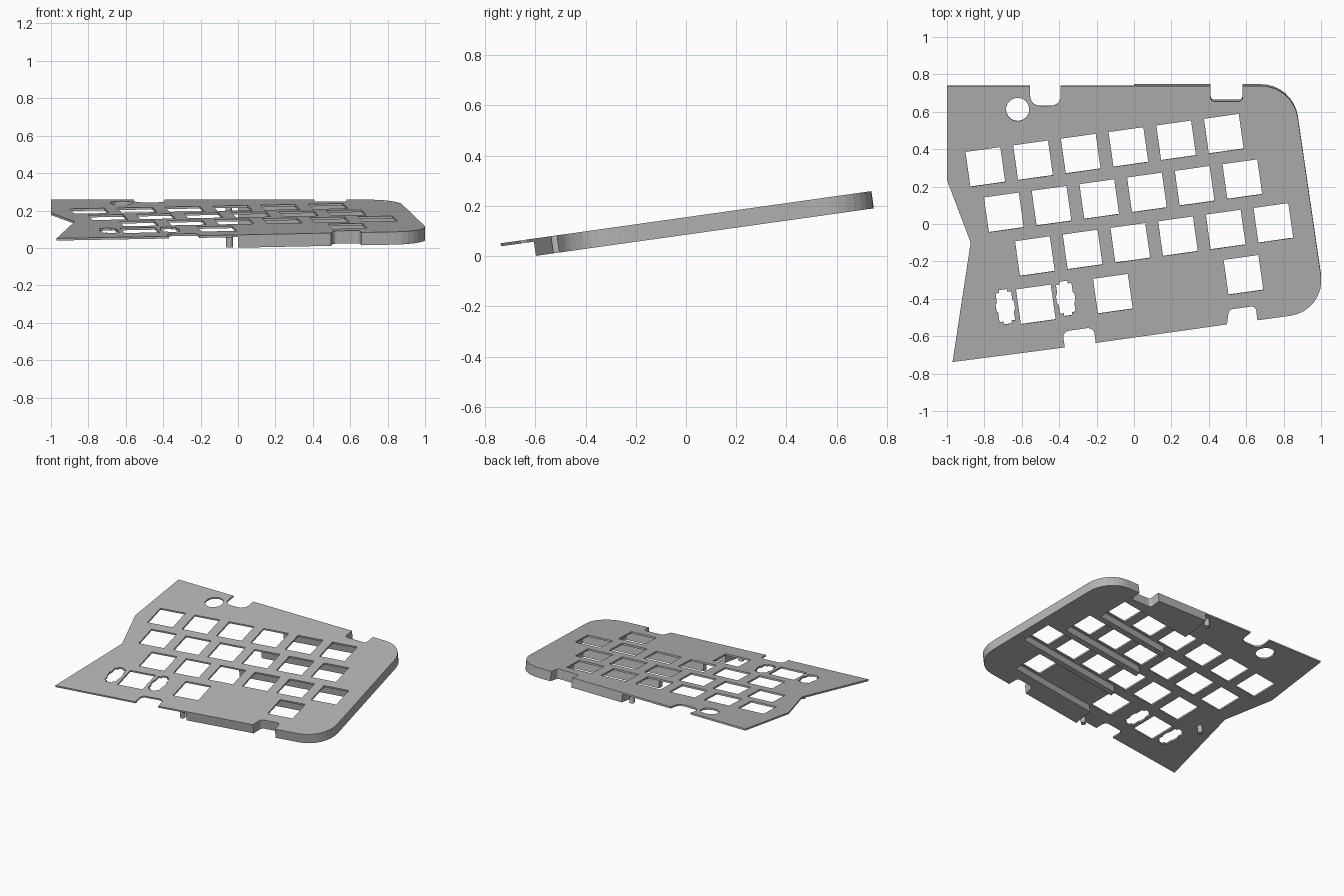
import bpy, bmesh, math
from mathutils import Vector, Matrix

cube = bpy.data.objects.get("Cube")
if cube:
    bpy.data.objects.remove(cube)

TILT = math.radians(8)
PLATE, DEPTH = 0.012, 0.069
ROW = Vector((math.cos(TILT), math.sin(TILT)))
ACROSS = Vector((-ROW.y, ROW.x))
PLACE = (Matrix.Translation((0, 0, 0.155)) @ Matrix.Rotation(TILT, 4, "X")
         @ Matrix.Diagonal((1, 1 / math.cos(TILT), 1, 1)))

grey = bpy.data.materials.new("plain grey")
grey.use_nodes = True
grey.diffuse_color = (0.46, 0.46, 0.46, 1)
grey.node_tree.nodes["Principled BSDF"].inputs["Base Color"].default_value = grey.diffuse_color


def rounded(corners, steps=8):
    """Replace each (x, y, radius) corner by an arc."""
    out = []
    for i, (x, y, r) in enumerate(corners):
        p = Vector((x, y))
        if not r:
            out.append(p)
            continue
        a = (Vector(corners[i - 1][:2]) - p).normalized()
        b = (Vector(corners[(i + 1) % len(corners)][:2]) - p).normalized()
        half = a.angle(b) / 2
        centre = p + (a + b).normalized() * r / math.sin(half)
        start = p + a * r / math.tan(half) - centre
        end = p + b * r / math.tan(half) - centre
        turn = math.atan2(start.x * end.y - start.y * end.x, start.dot(end))
        for k in range(steps + 1):
            out.append(centre + Matrix.Rotation(turn * k / steps, 2) @ start)
    return out


def slab(name, loops, top, bottom):
    """Extrude a flat outline with holes, then tilt it into place."""
    curve = bpy.data.curves.new(name, "CURVE")
    curve.dimensions, curve.fill_mode = "2D", "BOTH"
    curve.extrude = (top - bottom) / 2
    for loop in loops:
        spline = curve.splines.new("POLY")
        spline.points.add(len(loop) - 1)
        for point, p in zip(spline.points, loop):
            point.co = (p.x, p.y, 0, 1)
        spline.use_cyclic_u = True
    helper = bpy.data.objects.new(name + " helper", curve)
    bpy.context.collection.objects.link(helper)
    graph = bpy.context.evaluated_depsgraph_get()
    mesh = bpy.data.meshes.new_from_object(helper.evaluated_get(graph))
    bpy.data.objects.remove(helper)
    bm = bmesh.new()
    bm.from_mesh(mesh)
    bmesh.ops.remove_doubles(bm, verts=bm.verts, dist=0.0002)
    bmesh.ops.recalc_face_normals(bm, faces=bm.faces)
    bm.transform(PLACE @ Matrix.Translation((0, 0, (top + bottom) / 2)))
    for f in bm.faces:
        f.smooth = False
    bm.to_mesh(mesh)
    bm.free()
    mesh.name = name
    mesh.materials.clear()
    mesh.materials.append(grey)
    obj = bpy.data.objects.new(name, mesh)
    bpy.context.collection.objects.link(obj)
    return obj


def tilted(centre, outline):
    return [Vector(centre) + ROW * u + ACROSS * v for u, v in outline]


def circle(x, y, r, n=32):
    return [Vector((x + r * math.cos(math.tau * k / n), y + r * math.sin(math.tau * k / n)))
            for k in range(n)]


# Outline: right part is shared by the plate and the raised body under it
right_edge = [
    (0.41, 0.738, 0), (0.41, 0.655, 0.02), (0.58, 0.655, 0.02), (0.58, 0.738, 0),
    (0.851, 0.738, 0.2), (1.027, -0.464, 0.19),
    (0.66, -0.515, 0), (0.65, -0.438, 0.025), (0.508, -0.458, 0.025), (0.497, -0.537, 0)]
left_edge = [
    (-0.205, -0.636, 0), (-0.215, -0.552, 0.035), (-0.383, -0.576, 0.035), (-0.37, -0.66, 0),
    (-0.97, -0.738, 0), (-0.873, -0.1, 0), (-1, 0.235, 0), (-1, 0.738, 0),
    (-0.555, 0.738, 0), (-0.555, 0.632, 0.05), (-0.392, 0.632, 0.05), (-0.392, 0.738, 0)]

# Key openings, row by row from the back
h = 0.094
square = [(-h, -h), (h, -h), (h, h), (-h, h)]
step = Vector((0.255, 0.0355))
keys = [Vector(first) + step * i
        for first in ((-0.795, 0.305), (-0.696, 0.062), (-0.53, -0.172)) for i in range(6)]
keys += [Vector(c) for c in ((-0.525, -0.43), (-0.113, -0.373), (0.585, -0.272))]
holes = [tilted(k, square) for k in keys]

# Stabiliser openings with stepped ends, either side of the wide key
quarter = [(0.05, 0.02), (0.042, 0.03), (0.042, 0.078), (0.022, 0.078), (0.022, 0.093)]
half_loop = quarter + [(-x, y) for x, y in reversed(quarter)]
stabiliser = half_loop + [(-x, -y) for x, y in half_loop]
holes += [tilted(c, stabiliser) for c in ((-0.688, -0.443), (-0.365, -0.398))]
holes.append(circle(-0.622, 0.612, 0.062))

slab("key_plate", [rounded(right_edge + left_edge)] + holes, 0, -PLATE)

# Raised body: right half, with a channel open to the left for each row
w = 0.108
body = [(0, 0.738, 0)] + right_edge + [(0, -0.607, 0)]
for last in (keys[20], keys[17], keys[11], keys[5]):
    end = last + ROW * 0.135
    y0 = last.y - last.x * math.tan(TILT)
    lo, hi = end - ACROSS * w, end + ACROSS * w
    rim = w / math.cos(TILT)
    body += [(0, y0 - rim, 0), (lo.x, lo.y, 0), (hi.x, hi.y, 0), (0, y0 + rim, 0)]
slab("raised_body", [rounded(body)], -PLATE, -DEPTH)

# Small round pegs below the plate
for name, x, y in (("front_peg", -0.045, -0.585), ("back_peg", -0.05, 0.69),
                   ("left_peg", -0.78, -0.25)):
    slab(name, [circle(x, y, 0.018, 20)], -PLATE, -DEPTH)
